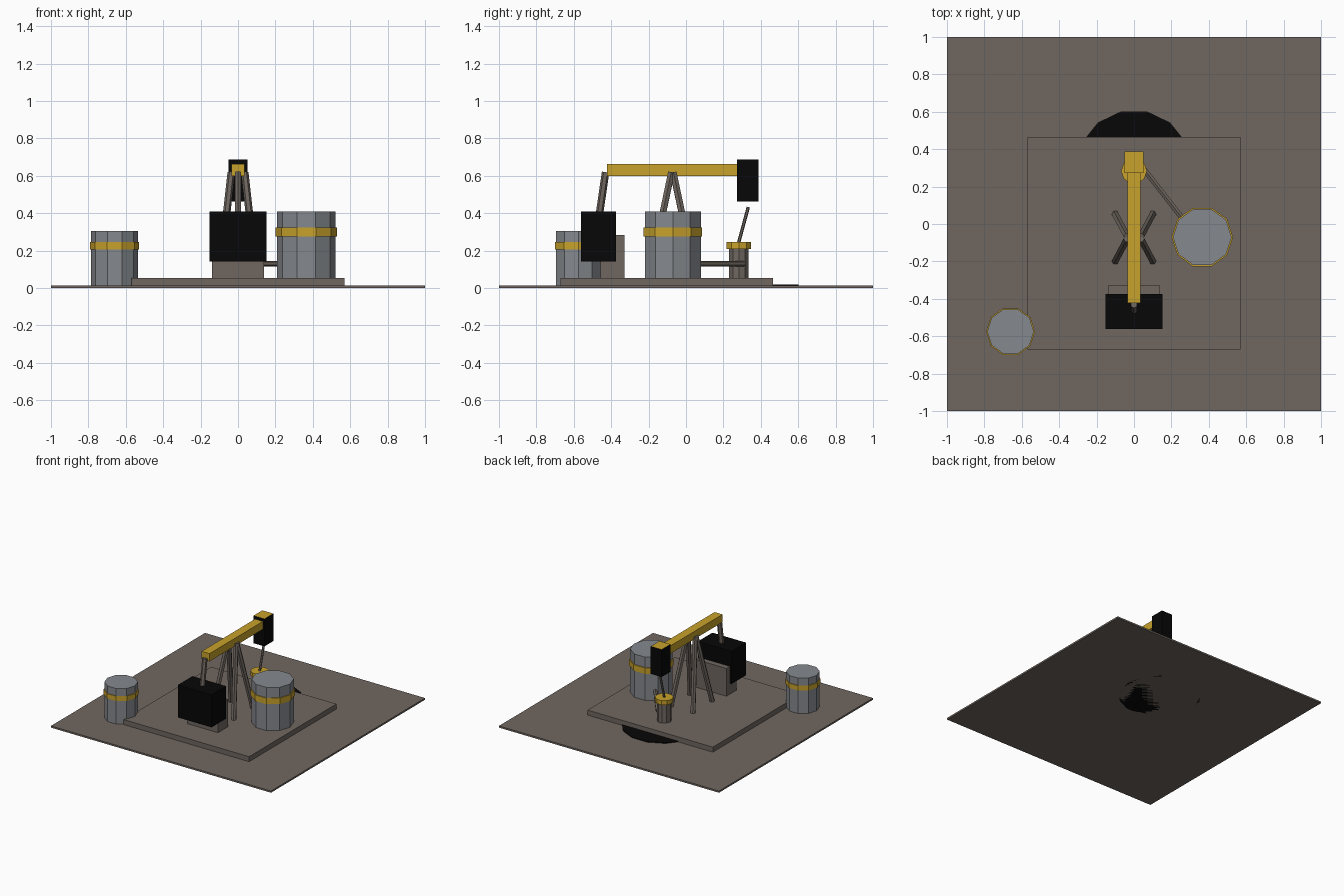
import bpy, bmesh, math
from mathutils import Vector, Matrix

cube = bpy.data.objects.get("Cube")
if cube:
    bpy.data.objects.remove(cube, do_unlink=True)


def material(name, rgb):
    m = bpy.data.materials.new(name)
    m.use_nodes = True
    m.diffuse_color = (*rgb, 1)
    m.node_tree.nodes["Principled BSDF"].inputs["Base Color"].default_value = (*rgb, 1)
    return m


brown = material("dusty_brown", (0.16, 0.135, 0.117))
steel = material("steel_grey", (0.235, 0.25, 0.27))
yellow = material("safety_yellow", (0.58, 0.36, 0.025))
black = material("oil_black", (0.002, 0.002, 0.002))


def finish(name, bm, *mats):
    mesh = bpy.data.meshes.new(name)
    bm.to_mesh(mesh)
    bm.free()
    for m in mats:
        mesh.materials.append(m)
    obj = bpy.data.objects.new(name, mesh)
    bpy.context.collection.objects.link(obj)
    return obj


def box(name, lo, hi, *mats):
    lo, hi = Vector(lo), Vector(hi)
    bm = bmesh.new()
    matrix = Matrix.Translation((lo + hi) / 2) @ Matrix.Diagonal((*(hi - lo), 1))
    bmesh.ops.create_cube(bm, size=1, matrix=matrix)
    return finish(name, bm, *mats)


def rod(name, a, b, radius, mat, sides=6, turn=0):
    """Flat-sided cylinder running from a to b."""
    a, b = Vector(a), Vector(b)
    d = b - a
    if abs(d.x) + abs(d.y) < 1e-6:
        rot = Matrix.Rotation(turn, 4, 'Z')
    else:
        rot = d.to_track_quat('Z', 'Y').to_matrix().to_4x4()
    bm = bmesh.new()
    bmesh.ops.create_cone(bm, cap_ends=True, segments=sides, radius1=radius,
                          radius2=radius, depth=d.length,
                          matrix=Matrix.Translation((a + b) / 2) @ rot)
    return finish(name, bm, mat)


def upright(name, x, y, z0, z1, radius, mat, sides=10, turn=math.pi / 2):
    return rod(name, (x, y, z0), (x, y, z1), radius, mat, sides, turn)


def barrel(name, x, y, z0, z1, radius, band0, band1):
    upright(name, x, y, z0, z1, radius, steel)
    upright(name + "_band", x, y, band0, band1, radius * 1.045, yellow)


# Ground, spilled oil and raised pad
box("ground", (-1, -1, 0), (1, 1, 0.014), brown)
upright("oil_puddle", 0, 0.3, 0, 0.02, 0.31, black, sides=14, turn=math.pi / 14)
box("pad", (-0.57, -0.67, 0.005), (0.57, 0.465, 0.055), brown)

# Storage tanks
barrel("large_tank", 0.365, -0.07, 0.05, 0.41, 0.157, 0.275, 0.325)
barrel("small_tank", -0.66, -0.575, 0.01, 0.305, 0.125, 0.205, 0.245)

# Motor housing and counterweight
box("motor_housing", (-0.138, -0.457, 0.05), (0.138, -0.328, 0.283), brown)
box("counterweight", (-0.153, -0.562, 0.143), (0.153, -0.373, 0.41), black)
rod("crank_rod", (0, -0.465, 0.38), (0, -0.43, 0.62), 0.02, brown)

# Four legs carrying the beam
for sx, side in ((1, "left"), (-1, "right")):
    for sy, end in ((1, "back"), (-1, "front")):
        rod(f"{end}_{side}_leg", (sx * 0.1, -0.073 + sy * 0.125, 0.05),
            (sx * 0.036, -0.073 + sy * 0.005, 0.618), 0.02, brown)

# Walking beam and head with a painted top
box("walking_beam", (-0.036, -0.422, 0.6), (0.036, 0.3, 0.664), yellow)
head = box("beam_head", (-0.05, 0.272, 0.462), (0.05, 0.387, 0.688), black, yellow)
for face in head.data.polygons:
    if face.normal.z > 0.9:
        face.material_index = 1

# Wellhead, polished rod and outlet pipe
upright("wellhead", 0, 0.283, 0.05, 0.215, 0.055, brown)
upright("wellhead_collar", 0, 0.283, 0.21, 0.246, 0.069, yellow)
rod("polished_rod", (0, 0.278, 0.23), (0, 0.333, 0.433), 0.009, brown)
rod("outlet_pipe", (0.04, 0.31, 0.13), (0.29, -0.01, 0.13), 0.016, brown)
